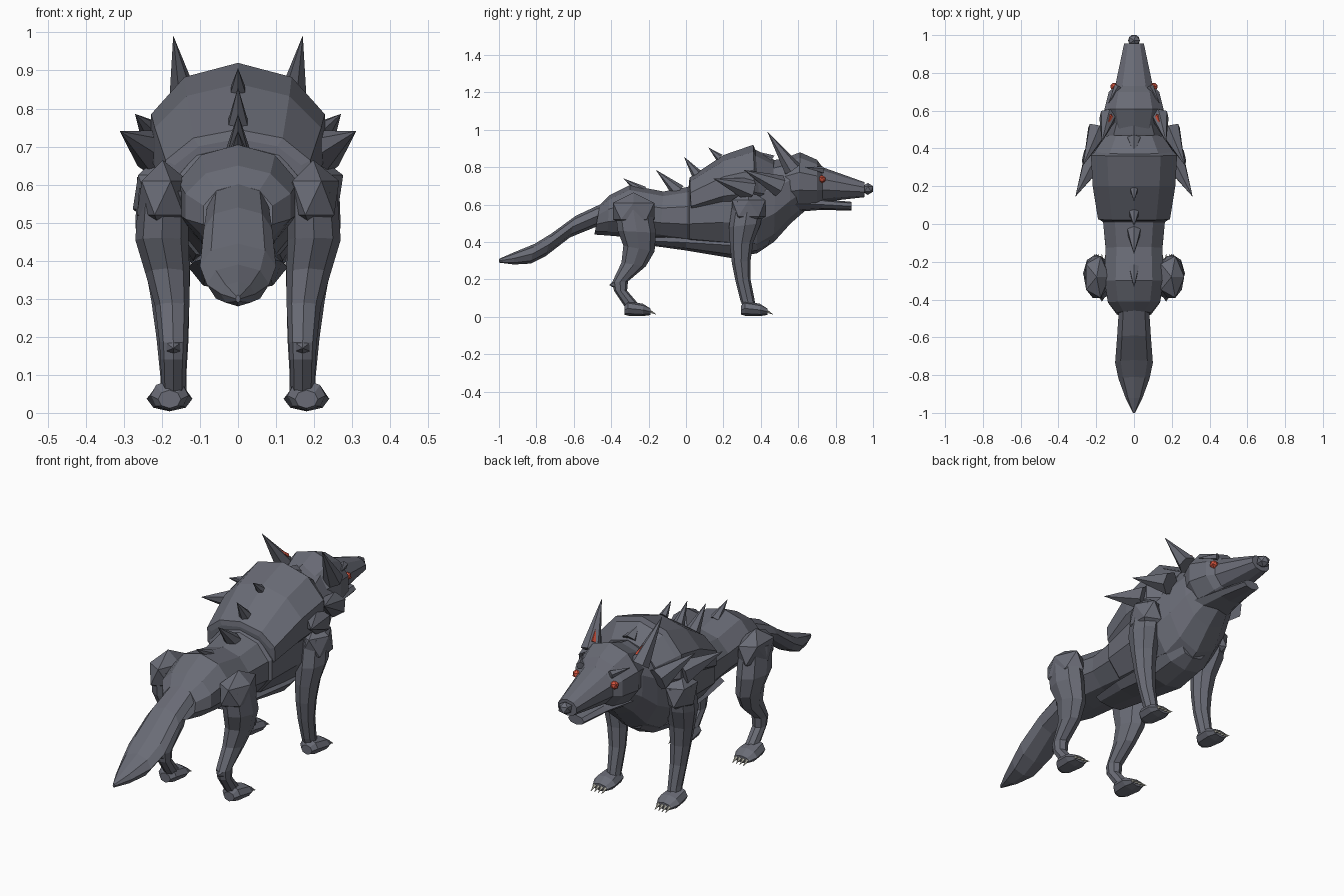
import bpy, bmesh, math
from mathutils import Vector, Matrix


def material(name, rgb):
    m = bpy.data.materials.new(name)
    m.diffuse_color = (*rgb, 1)
    return m


FUR = material("slate fur", (0.142, 0.148, 0.18))
RED = material("glowing red", (0.68, 0.09, 0.05))
CLAW = material("pale claw", (0.46, 0.45, 0.39))


def finish(name, bm, mat):
    bmesh.ops.recalc_face_normals(bm, faces=bm.faces)
    me = bpy.data.meshes.new(name)
    bm.to_mesh(me)
    bm.free()
    me.materials.append(mat)
    ob = bpy.data.objects.new(name, me)
    bpy.context.collection.objects.link(ob)
    return ob


def loft(name, rings, n=10, mat=FUR, dy=0):
    """Each ring: (y, z) of one rim point, (y, z) of the opposite one, half width, centre x."""
    bm = bmesh.new()
    loops = []
    for ya, za, yb, zb, w, x in rings:
        loop = []
        for i in range(n):
            a = 2 * math.pi * i / n
            c = math.cos(a)
            loop.append(bm.verts.new((x + w * math.sin(a),
                                      dy + (ya + yb) / 2 + c * (ya - yb) / 2,
                                      (za + zb) / 2 + c * (za - zb) / 2)))
        loops.append(loop)
    for p, q in zip(loops, loops[1:]):
        for i in range(n):
            j = (i + 1) % n
            bm.faces.new((p[i], p[j], q[j], q[i]))
    bm.faces.new(loops[0])
    bm.faces.new(loops[-1])
    return finish(name, bm, mat)


def spike(name, base, tip, r, sides=6, mat=FUR):
    base, tip = Vector(base), Vector(tip)
    d = tip - base
    bm = bmesh.new()
    bmesh.ops.create_cone(bm, cap_ends=True, segments=sides, radius1=r, radius2=0.0005, depth=d.length)
    rot = d.to_track_quat('Z', 'Y').to_matrix().to_4x4()
    bm.transform(Matrix.Translation((base + tip) / 2) @ rot)
    return finish(name, bm, mat)


def ball(name, centre, size, mat=FUR):
    bm = bmesh.new()
    bmesh.ops.create_icosphere(bm, subdivisions=1, radius=1)
    bm.transform(Matrix.Translation(centre) @ Matrix.Diagonal((*size, 1)))
    return finish(name, bm, mat)


# Torso and neck, with a step where the rib cage starts
loft("torso", [
    (-.46, .60, -.49, .44, .095, 0), (-.41, .65, -.42, .435, .145, 0),
    (-.30, .705, -.30, .425, .165, 0), (-.12, .67, -.14, .415, .158, 0),
    (.01, .695, .01, .39, .172, 0), (.02, .71, .02, .385, .187, 0),
    (.20, .78, .20, .36, .20, 0),
    (.38, .82, .38, .345, .205, 0), (.48, .84, .47, .40, .18, 0),
    (.55, .85, .56, .50, .15, 0), (.60, .85, .64, .57, .11, 0)])
# Belly plate under the ribs
loft("belly_plate", [
    (-.18, .43, -.18, .38, .09, 0), (.00, .44, .00, .355, .115, 0),
    (.24, .45, .24, .315, .13, 0), (.38, .45, .38, .34, .12, 0),
    (.46, .45, .44, .38, .07, 0)], n=8)
# Mane shell with its rear lip
loft("mane", [
    (.015, .72, .03, .52, .175, 0), (.02, .745, .03, .51, .20, 0),
    (.20, .865, .20, .53, .23, 0), (.36, .92, .37, .53, .24, 0),
    (.37, .895, .40, .54, .22, 0), (.47, .84, .46, .55, .16, 0)])
# Head, jaw and nose
loft("head", [
    (.48, .83, .55, .58, .13, 0), (.61, .88, .60, .57, .165, 0),
    (.70, .84, .70, .59, .14, 0), (.73, .80, .73, .615, .105, 0),
    (.955, .72, .955, .64, .055, 0)])
loft("lower_jaw", [
    (.58, .64, .58, .56, .11, 0), (.74, .628, .72, .572, .075, 0),
    (.885, .615, .885, .568, .045, 0)], n=8)
ball("nose", (0, .972, .684), (.035, .034, .032))

# Tail
loft("tail", [
    (-.44, .61, -.46, .49, .08, 0), (-.59, .54, -.62, .425, .09, 0),
    (-.72, .445, -.75, .325, .10, 0), (-.81, .39, -.83, .285, .082, 0),
    (-.92, .345, -.92, .28, .045, 0), (-1.0, .31, -1.0, .29, .006, 0)], n=8)

# Spikes along the spine
for base, tip, r in [((0, -.23, .67), (0, -.335, .74), .03),
                     ((0, -.04, .67), (0, -.16, .785), .04),
                     ((0, .06, .76), (0, -.01, .855), .03),
                     ((0, .18, .85), (0, .12, .905), .022),
                     ((0, .45, .83), (0, .375, .885), .04)]:
    spike("spine_spike", base, tip, r)

for s, side in ((1, "right"), (-1, "left")):
    # Ears with slim red inner slips, brows and eyes
    spike(side + "_ear", (s * .138, .57, .79), (s * .17, .435, .99), .048, 6)
    spike(side + "_inner_ear", (s * .123, .573, .835), (s * .145, .51, .90), .013, 4, RED)
    ball(side + "_eye", (s * .106, .727, .736), (.022, .022, .022), RED)
    spike(side + "_brow", (s * .085, .73, .785), (s * .135, .64, .80), .02, 5)
    # Shoulder spikes
    spike(side + "_shoulder_spike", (s * .21, .34, .68), (s * .31, .145, .74), .065, 6)
    spike(side + "_neck_spike", (s * .19, .50, .70), (s * .27, .31, .785), .06, 6)
    # Rounded hip and shoulder joints
    ball(side + "_hip", (s * .198, -.28, .565), (.076, .13, .10))
    ball(side + "_shoulder", (s * .205, .335, .58), (.08, .105, .10))

    # Hind leg: front edge, rear edge, half width
    loft(side + "_hind_leg", [
        (-.19, .60, -.38, .58, .065, s * .195), (-.16, .45, -.365, .46, .07, s * .20),
        (-.168, .35, -.335, .38, .058, s * .185), (-.215, .27, -.345, .29, .045, s * .173),
        (-.31, .19, -.395, .185, .037, s * .17), (-.315, .14, -.385, .14, .034, s * .17),
        (-.255, .07, -.325, .05, .031, s * .17)], n=8)
    spike(side + "_hock", (s * .17, -.365, .175), (s * .17, -.41, .17), .035, 6)
    # Front leg
    loft(side + "_front_leg", [
        (.42, .62, .25, .62, .065, s * .20), (.40, .50, .23, .48, .07, s * .20),
        (.36, .40, .235, .38, .06, s * .185), (.345, .30, .245, .29, .05, s * .178),
        (.345, .20, .265, .19, .042, s * .172), (.365, .10, .29, .09, .034, s * .17),
        (.375, .04, .31, .04, .034, s * .17)], n=8)

    # Feet with four claws each
    for part, dy in (("hind", 0), ("front", .625)):
        loft(f"{side}_{part}_foot", [
            (-.33, .06, -.33, .012, .03, s * .18), (-.31, .085, -.31, .006, .05, s * .18),
            (-.23, .07, -.23, .004, .06, s * .18), (-.19, .045, -.19, .01, .042, s * .18)],
            n=8, dy=dy)
        for k in range(4):
            x = s * .18 + (k - 1.5) * .02
            spike(f"{side}_{part}_claw", (x, -.20 + dy, .033), (x, -.158 + dy, .012), .0105, 5, CLAW)
